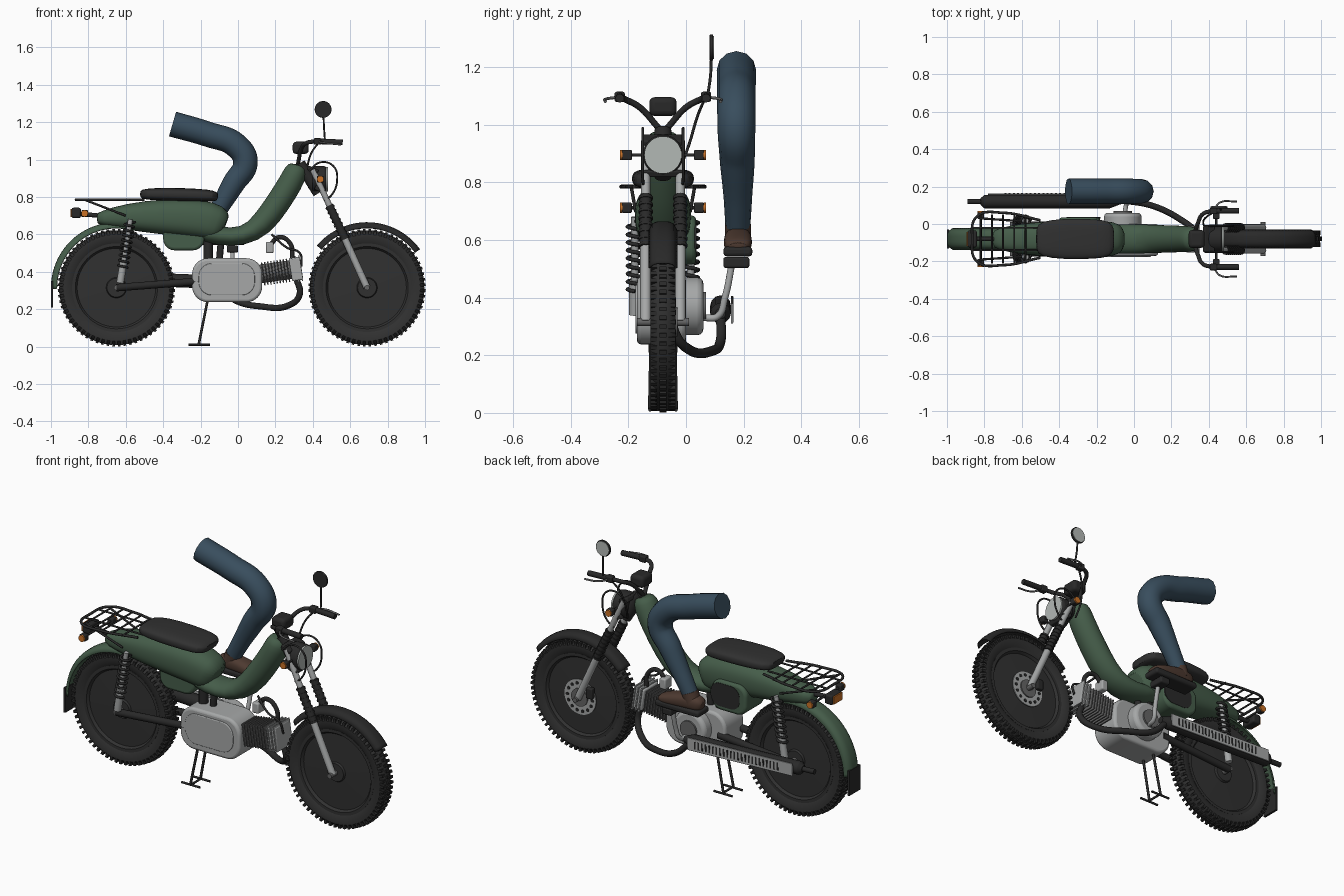
import bpy, bmesh
from math import sin, cos, pi, radians
from mathutils import Vector, Matrix

if "Cube" in bpy.data.objects:
    bpy.data.objects.remove(bpy.data.objects["Cube"])
CY = -0.08   # the bike's centre plane; all y values below are relative to it


def material(name, r, g, b):
    m = bpy.data.materials.new(name)
    m.use_nodes = True
    m.diffuse_color = (r, g, b, 1)
    m.node_tree.nodes["Principled BSDF"].inputs["Base Color"].default_value = (r, g, b, 1)
    return m


green = material("green paint", .06, .11, .068)
black = material("black", .022, .022, .022)
rubber = material("rubber", .03, .03, .03)
silver = material("silver", .38, .39, .39)
grey = material("dark metal", .13, .13, .13)
blue = material("denim blue", .04, .075, .11)
brown = material("brown leather", .075, .042, .03)
orange = material("orange lens", .6, .17, .02)
glass = material("lamp glass", .45, .48, .46)


def finish(name, bm, mat, bevel=0, at=(0, 0, 0), rot=0):
    bmesh.ops.recalc_face_normals(bm, faces=bm.faces)
    me = bpy.data.meshes.new(name)
    bm.to_mesh(me)
    bm.free()
    ob = bpy.data.objects.new(name, me)
    bpy.context.collection.objects.link(ob)
    ob.location = (at[0], at[1] + CY, at[2])
    ob.rotation_euler.y = rot
    me.materials.append(mat)
    bpy.ops.object.select_all(action='DESELECT')
    ob.select_set(True)
    bpy.context.view_layer.objects.active = ob
    bpy.ops.object.shade_smooth_by_angle(angle=radians(40))
    if bevel:
        b = ob.modifiers.new("bevel", 'BEVEL')
        b.width, b.segments = bevel, 3
    return ob


def box(name, at, size, mat, corner=0, bevel=0, rot=0):
    """Box; corner rounds the edges running across the bike."""
    bm = bmesh.new()
    bmesh.ops.create_cube(bm, size=1, matrix=Matrix.Diagonal((*size, 1)))
    if corner:
        side = [e for e in bm.edges if abs(e.verts[0].co.y - e.verts[1].co.y) > size[1] / 2]
        bmesh.ops.bevel(bm, geom=side, offset=corner, segments=8, profile=.5, affect='EDGES')
    return finish(name, bm, mat, bevel, at, rot)


def disc(name, at, r, depth, mat, axis='Y', r2=None, bevel=0):
    bm = bmesh.new()
    turn = Matrix.Rotation(pi / 2, 4, 'X' if axis == 'Y' else 'Y')
    bmesh.ops.create_cone(bm, cap_ends=True, segments=40, radius1=r, radius2=r if r2 is None else r2,
                          depth=depth, matrix=turn)
    return finish(name, bm, mat, bevel, at)


def tube(name, pts, r, mat, radii=None, kind='BEZIER', loop=False):
    cu = bpy.data.curves.new(name, 'CURVE')
    cu.dimensions, cu.bevel_depth, cu.bevel_resolution = '3D', r, 4
    cu.resolution_u, cu.use_fill_caps = 8, True
    sp = cu.splines.new(kind)
    dots = sp.bezier_points if kind == 'BEZIER' else sp.points
    dots.add(len(pts) - 1)
    for i, (d, p) in enumerate(zip(dots, pts)):
        p = (p[0], p[1] + CY, p[2])
        d.co = p if kind == 'BEZIER' else (*p, 1)
        if kind == 'BEZIER':
            d.handle_left_type = d.handle_right_type = 'AUTO'
        d.radius = radii[i] if radii else 1
    sp.use_cyclic_u = loop
    cu.materials.append(mat)
    ob = bpy.data.objects.new(name, cu)
    bpy.context.collection.objects.link(ob)
    return ob


def loft(name, rings, mat, y=0, power=.8, seg=28):
    """Skin rounded sections (x, z, half width, half height) along a path in the side plane."""
    bm, loops = bmesh.new(), []
    for i, (x, z, w, h) in enumerate(rings):
        a, b = rings[max(i - 1, 0)], rings[min(i + 1, len(rings) - 1)]
        t = Vector((b[0] - a[0], 0, b[1] - a[1])).normalized()
        loop = []
        for k in range(seg):
            c, s = cos(2 * pi * k / seg), sin(2 * pi * k / seg)
            c, s = [abs(v) ** power * (1 if v > 0 else -1) for v in (c, s)]
            loop.append(bm.verts.new((x - t.z * h * s, y + w * c, z + t.x * h * s)))
        loops.append(loop)
    for a, b in zip(loops, loops[1:]):
        for k in range(seg):
            bm.faces.new((a[k], a[k - 1], b[k - 1], b[k]))
    bm.faces.new(loops[0])
    bm.faces.new(loops[-1])
    ob = finish(name, bm, mat)
    ob.modifiers.new("smooth", 'SUBSURF').levels = 1
    return ob


def lathe(name, at, profile, mat):
    bm = bmesh.new()
    vs = [bm.verts.new((r, 0, 0)) for r, _ in profile]
    for v, (_, y) in zip(vs, profile):
        v.co.y = y
    edges = [bm.edges.new(p) for p in zip(vs, vs[1:])]
    bmesh.ops.spin(bm, geom=vs + edges, axis=(0, 1, 0), cent=(0, 0, 0), steps=64, angle=2 * pi)
    bmesh.ops.remove_doubles(bm, verts=bm.verts, dist=.0004)
    return finish(name, bm, mat, at=at)


def fender(name, at, r, half, start, end, mat):
    bm, rows = bmesh.new(), []
    for i in range(33):
        a = radians(start + (end - start) * i / 32)
        rows.append([])
        for k in range(-4, 5):
            rr = r - .03 * (k / 4) ** 4
            rows[-1].append(bm.verts.new((rr * cos(a), half * k / 4, rr * sin(a))))
    for a, b in zip(rows, rows[1:]):
        for k in range(8):
            bm.faces.new((a[k], a[k + 1], b[k + 1], b[k]))
    finish(name, bm, mat, at=at).modifiers.new("sheet", 'SOLIDIFY').thickness = .006


# Wheels with knobbly tyres
FRONT, REAR = (.69, 0, .315), (-.65, 0, .315)
for label, hub in (("front", FRONT), ("rear", REAR)):
    lathe(label + "_tyre", hub, [(.235, -.03), (.26, -.043), (.285, -.043), (.303, -.025), (.306, 0),
                                 (.303, .025), (.285, .043), (.26, .043), (.235, .03)], rubber)
    lathe(label + "_wheel_disc", hub, [(0, -.035), (.05, -.035), (.055, -.024), (.21, -.018), (.22, -.032),
                                       (.237, -.032), (.237, .032), (.22, .032), (.21, .018), (.055, .024),
                                       (.05, .035), (0, .035)], rubber)
    bm = bmesh.new()
    for i in range(64):
        for y in (-.032, 0, .032):
            m = Matrix.Rotation(2 * pi * (i + (y == 0) / 2) / 64, 4, 'Y')
            m = m @ Matrix.Translation((.302 if y == 0 else .295, y, 0))
            bmesh.ops.create_cube(bm, size=1, matrix=m @ Matrix.Diagonal((.024, .024, .014, 1)))
    finish(label + "_tyre_knobs", bm, black, at=hub)
    tube(label + "_axle", [(hub[0], -.09, hub[2]), (hub[0], .09, hub[2])], .014, grey)
disc("front_brake_disc", (.69, .04, .315), .1, .006, silver)
disc("front_brake_hub", (.69, .044, .315), .05, .012, grey)
for i in range(14):
    a = 2 * pi * i / 14
    disc("brake_hole", (.69 + .078 * cos(a), .044, .315 + .078 * sin(a)), .009, .004, black)
box("brake_caliper", (.62, .05, .36), (.04, .03, .06), black, bevel=.006)
fender("front_fender", FRONT, .35, .05, 36, 140, black)
fender("rear_fender", REAR, .35, .058, 80, 181, green)
box("mud_flap", (-.995, 0, .28), (.012, .1, .14), black)

# Step-through body, side case and seat
loft("main_body", [(-.755, .685, .035, .022), (-.74, .685, .055, .038), (-.6, .695, .085, .07),
                   (-.4, .695, .097, .097), (-.2, .685, .1, .105), (-.11, .66, .092, .1),
                   (-.07, .635, .07, .07)], green)
loft("front_body_tube", [(-.22, .62, .07, .05), (-.1, .588, .08, .05), (.03, .585, .078, .05),
                         (.13, .65, .075, .066), (.215, .77, .072, .066), (.285, .88, .07, .066),
                         (.312, .945, .065, .062), (.32, .975, .045, .04)], green, power=1)
box("side_case", (-.29, .03, .6), (.22, .17, .17), green, corner=.06, bevel=.015)
box("side_case_cover", (-.27, .113, .605), (.18, .008, .13), black, corner=.055)
loft("seat", [(-.525, .815, .06, .018), (-.5, .815, .095, .03), (-.38, .815, .11, .036), (-.2, .81, .107, .034),
              (-.13, .805, .095, .03), (-.105, .8, .06, .018)], rubber, power=.65)

# Rear rack
tube("rack_rim", [(-.5, -.1, .785), (-.7, -.14, .785), (-.84, -.12, .785), (-.865, 0, .785),
                  (-.84, .12, .785), (-.7, .14, .785), (-.5, .1, .785)], .007, black)
for i in range(5):
    x = -.58 - .06 * i
    tube("rack_bar", [(x, -.13, .785), (x, .13, .785)], .005, black)
for s in (-1, 1):
    tube("rack_rail", [(-.86, s * .06, .787), (-.5, s * .06, .787)], .005, black)
    tube("rack_strut", [(-.82, s * .11, .785), (-.6, s * .095, .7)], .006, black)

# Lamps
box("tail_lamp", (-.865, 0, .715), (.05, .09, .055), black, bevel=.01)
box("tail_lens", (-.892, 0, .715), (.008, .075, .042), orange)
tube("tail_lamp_arm", [(-.85, 0, .71), (-.74, 0, .7)], .012, black)
for x, z in ((-.82, .712), (.44, .895)):
    tube("signal_stem", [(x, -.12, z), (x, .12, z)], .006, black)
    for s in (-1, 1):
        box("signal_housing", (x, s * .125, z), (.036, .036, .036), black, bevel=.006)
        disc("signal_lens", (x, s * .145, z), .018, .008, orange)
disc("headlamp_shell", (.435, 0, .895), .07, .075, black, 'X', bevel=.012)
disc("headlamp_glass", (.476, 0, .895), .065, .009, glass, 'X')

# Fork, rear springs and swing arm
box("fork_clamp", (.4, 0, .945), (.06, .14, .025), black, bevel=.006, rot=.43)
box("lower_clamp", (.44, 0, .84), (.06, .14, .025), black, bevel=.006, rot=.43)
tube("steering_head", [(.33, 0, .98), (.43, 0, .82)], .03, black)
for s in (-1, 1):
    y = s * .06
    tube("fork_upper", [(.4, y, .945), (.5, y, .73)], .016, silver)
    tube("fork_gaiter", [(.488, y, .755), (.573, y, .575)], .021, black)
    for i in range(8):
        x, z = .49 + .011 * i, .75 - .0235 * i
        tube("gaiter_rib", [(x, y, z), (x + .004, y, z - .009)], .025, black)
    tube("fork_lower", [(.57, y, .58), (.69, y, .315)], .019, silver)
    y = s * .097
    top, low = Vector((-.575, y, .68)), Vector((-.63, y, .34))
    tube("shock_rod", [top, low], .013, silver)
    tube("shock_body", [top.lerp(low, .65), low], .02, silver)
    coil = []
    for i in range(109):
        a = 2 * pi * i / 12
        coil.append(top.lerp(low, .04 + .72 * i / 108) + Vector((.026 * cos(a), .026 * sin(a), 0)))
    tube("shock_spring", coil, .0065, black, kind='POLY')
    tube("swing_arm", [(-.65, s * .075, .315), (-.2, s * .07, .35)], .02, black)

# Engine
box("engine_case", (-.058, -.005, .355), (.375, .17, .235), silver, corner=.085, bevel=.014)
box("engine_side_cover", (-.06, -.091, .36), (.3, .01, .17), silver, corner=.07, bevel=.004)
disc("flywheel_cover", (-.06, .1, .37), .1, .08, silver, bevel=.02)
disc("flywheel_cap", (-.06, .143, .37), .05, .012, grey)
tube("engine_mount", [(-.16, 0, .46), (-.16, 0, .6)], .025, black)
tube("rear_engine_mount", [(-.1, 0, .46), (-.09, 0, .57)], .018, black)
tube("cylinder_core", [(.1, 0, .385), (.3, 0, .415)], .05, grey)
for i in range(9):
    box("cooling_fin", (.135 + .0165 * i, 0, .388 + .0025 * i), (.007, .13, .125), grey, bevel=.002, rot=-.15)
box("cylinder_head", (.31, 0, .415), (.06, .13, .125), silver, bevel=.008, rot=-.15)
for i in range(3):
    box("head_fin", (.295 + .02 * i, 0, .413 + .003 * i), (.007, .145, .14), silver, rot=-.15)
box("carburettor", (.17, .02, .53), (.04, .06, .06), silver, bevel=.008)
tube("intake_pipe", [(.17, .02, .54), (.22, .02, .585), (.28, .02, .55), (.29, .02, .47)], .012, black)
tube("spark_lead", [(.34, 0, .43), (.33, -.02, .5), (.26, -.02, .53), (.18, 0, .6)], .006, black)

# Exhaust with slotted heat shield
tube("exhaust_pipe", [(.31, .03, .37), (.33, .04, .28), (.27, .09, .22), (.12, .17, .215), (-.02, .2, .25),
                      (-.12, .2, .345)], .017, black)
tube("muffler", [(-.08, .2, .345), (-.13, .2, .346), (-.8, .2, .372), (-.82, .2, .373)], .036, black,
     radii=[.5, 1, 1, .5])
tube("tail_pipe", [(-.81, .2, .372), (-.89, .2, .375)], .014, black)
box("heat_shield", (-.45, .24, .358), (.66, .008, .07), silver, bevel=.003, rot=.04)
for i in range(24):
    box("shield_slot", (-.17 - .0225 * i, .2435, .347 + .0009 * i), (.009, .004, .042), black, rot=.04)

# Stand and foot lever
for s in (-1, 1):
    tube("stand_leg", [(-.16, s * .04, .26), (-.21, s * .045, .012)], .007, black)
    tube("stand_foot", [(-.265, s * .045, .01), (-.15, s * .045, .01)], .006, black)
tube("stand_brace", [(-.205, -.05, .012), (-.205, .05, .012)], .006, black)
tube("foot_lever", [(-.05, .14, .33), (-.04, .19, .335), (-.03, .215, .4), (-.03, .24, .52)], .012, silver)
box("foot_peg", (-.03, .255, .522), (.06, .09, .038), black, bevel=.008)

# Handlebar, gauge, cables and mirror
for s in (-1, 1):
    tube("handlebar", [(.32, 0, .97), (.325, s * .025, 1), (.34, s * .08, 1.06), (.37, s * .135, 1.09),
                       (.43, s * .15, 1.098)], .011, black)
    tube("hand_grip", [(.42, s * .15, 1.098), (.56, s * .15, 1.092)], .015, black)
    box("lever_clamp", (.425, s * .15, 1.097), (.04, .035, .035), black, bevel=.006)
    tube("brake_lever", [(.43, s * .16, 1.095), (.46, s * .195, 1.09), (.55, s * .2, 1.08)], .005, grey)
    tube("cable_loop", [(.38, s * .07, .94), (.44, s * .07, .985), (.51, s * .07, .965), (.53, s * .07, .89),
                        (.5, s * .07, .81), (.46, s * .065, .78)], .005, black)
tube("control_cable", [(.43, .145, 1.09), (.39, .12, 1.03), (.37, .09, .93), (.38, .06, .85)], .005, black)
box("gauge", (.335, 0, 1.063), (.085, .095, .065), black, bevel=.018)
tube("mirror_stalk", [(.465, .155, 1.1), (.46, .165, 1.17), (.457, .168, 1.24)], .005, black)
disc("mirror_shell", (.455, .168, 1.268), .045, .012, black, bevel=.003)
disc("mirror_glass", (.455, .175, 1.268), .04, .004, glass)

# Rider's leg and shoe
tube("trouser_leg", [(-.35, .255, 1.19), (-.16, .255, 1.135), (-.01, .255, 1.075), (.04, .255, .985),
                     (-.025, .258, .87), (-.1, .26, .74), (-.155, .26, .64)], .067, blue,
     radii=[1.02, 1, 1, .98, .9, .73, .64])
tube("shoe_ankle", [(-.15, .26, .655), (-.17, .26, .6)], .045, brown)
loft("shoe_upper", [(-.235, .595, .025, .025), (-.215, .6, .04, .04), (-.15, .605, .046, .045),
                    (-.06, .593, .05, .035), (.01, .582, .048, .026), (.035, .575, .03, .014)], brown, y=.26)
box("shoe_sole", (-.1, .26, .56), (.275, .1, .034), black, bevel=.012)
